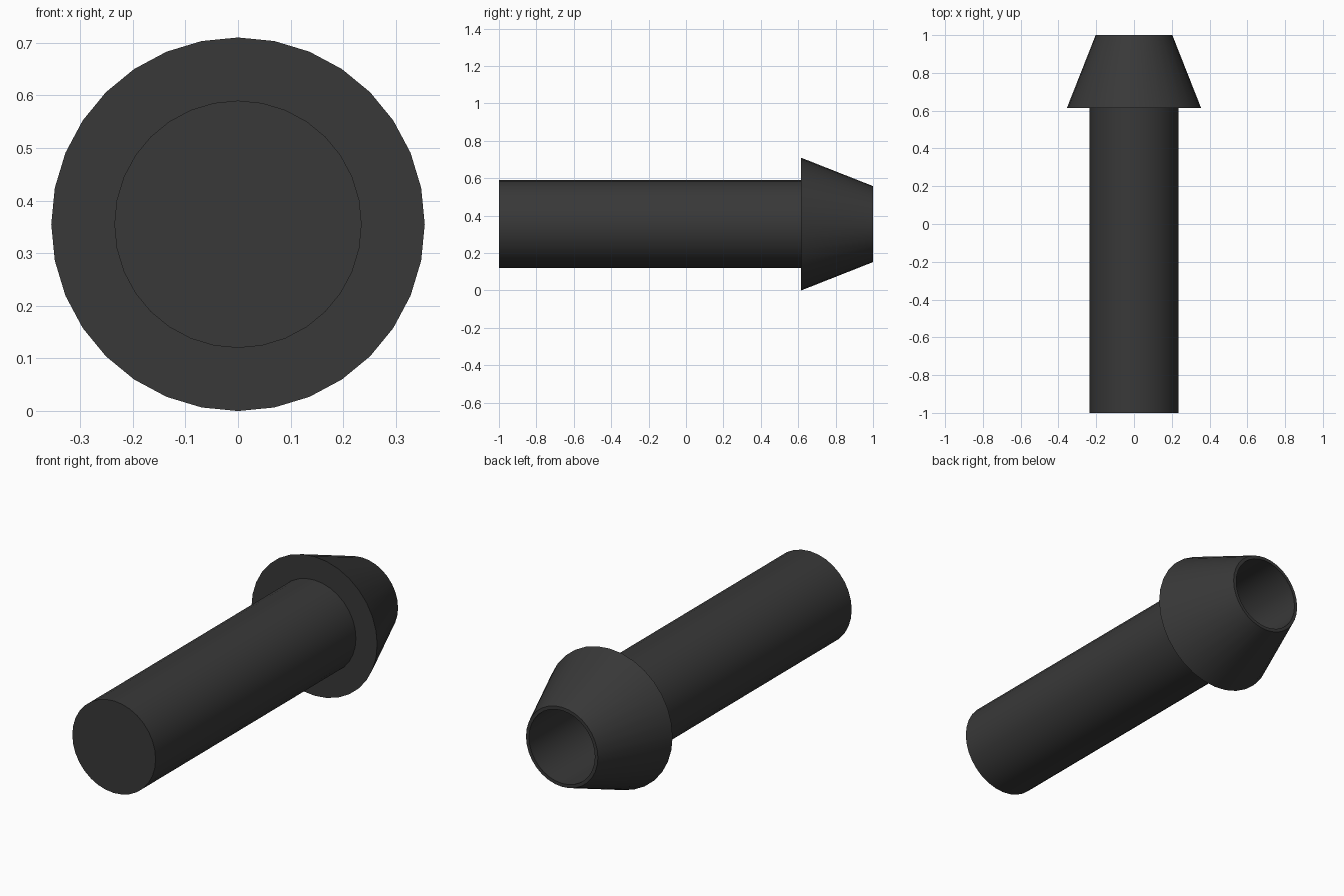
import bpy, bmesh, math

if "Cube" in bpy.data.objects:
    bpy.data.objects.remove(bpy.data.objects["Cube"])

SIDES = 32
CENTRE_Z = 0.355

dark = bpy.data.materials.new("dark_grey")
dark.diffuse_color = (0.04, 0.04, 0.04, 1)
dark.use_nodes = True
dark.node_tree.nodes["Principled BSDF"].inputs["Base Color"].default_value = dark.diffuse_color


def lathe(name, profile):
    """Revolve (radius, y) points about the y axis, capping both ends."""
    bm = bmesh.new()
    rings = []
    for r, y in profile:
        ring = []
        for i in range(SIDES):
            a = 2 * math.pi * i / SIDES
            ring.append(bm.verts.new((r * math.sin(a), y, CENTRE_Z + r * math.cos(a))))
        rings.append(ring)
    for a, b in zip(rings, rings[1:]):
        for i in range(SIDES):
            j = (i + 1) % SIDES
            bm.faces.new((a[i], a[j], b[j], b[i]))
    bm.faces.new(rings[0])
    bm.faces.new(rings[-1])
    bmesh.ops.recalc_face_normals(bm, faces=bm.faces)
    mesh = bpy.data.meshes.new(name)
    bm.to_mesh(mesh)
    bm.free()
    mesh.materials.append(dark)
    obj = bpy.data.objects.new(name, mesh)
    bpy.context.collection.objects.link(obj)
    bpy.ops.object.select_all(action='DESELECT')
    obj.select_set(True)
    bpy.context.view_layer.objects.active = obj
    bpy.ops.object.shade_smooth_by_angle(angle=math.radians(30))
    return obj


# One continuous skin: shaft, stepped collar, tapered head, rim and blind bore
lathe("flanged_tube", [
    (0.235, -1.0), (0.235, 0.615),
    (0.355, 0.615), (0.203, 1.0),
    (0.186, 1.0), (0.186, 0.5),
])
